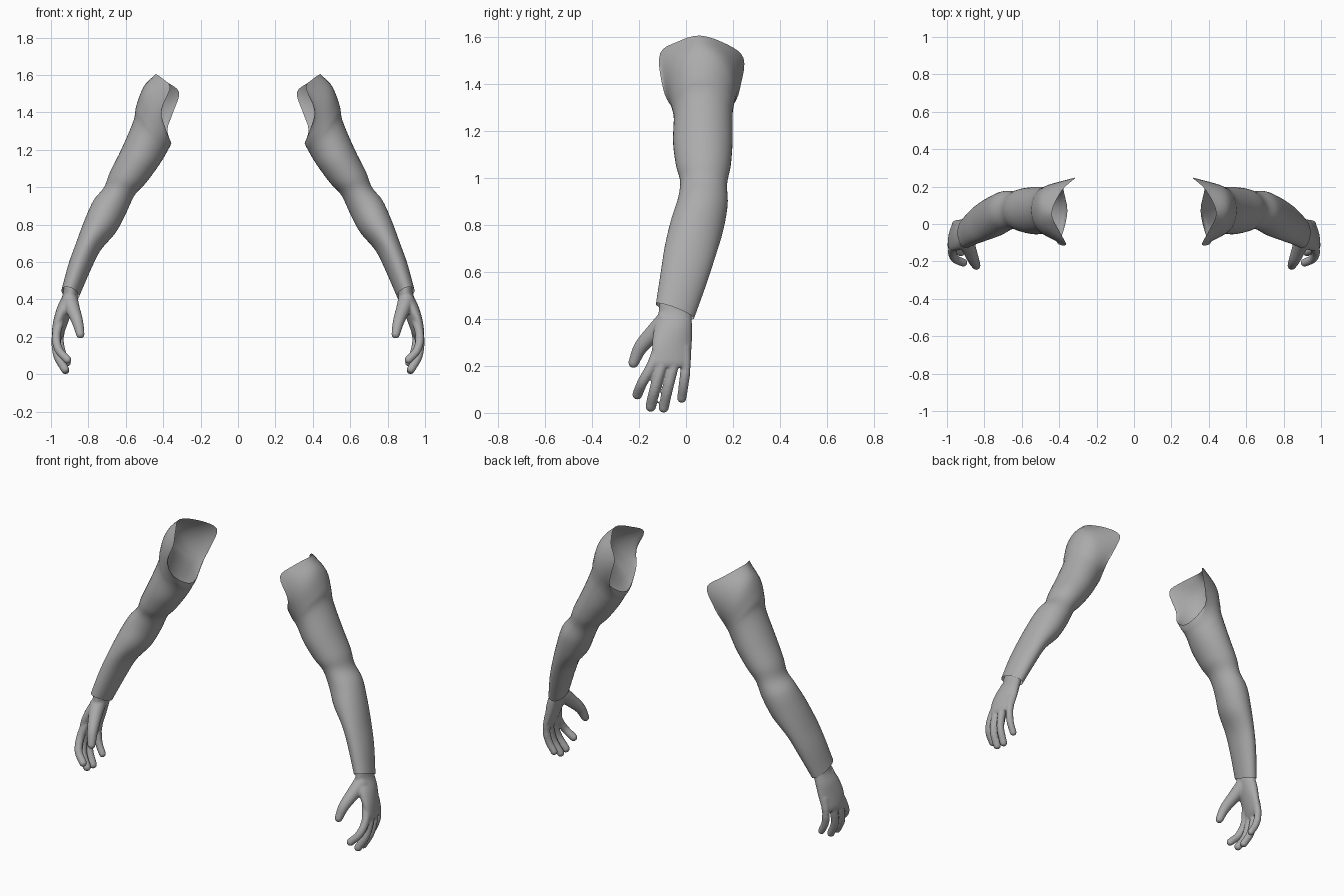
import bpy, bmesh
from math import sin, cos, tau
from mathutils import Vector as V

if "Cube" in bpy.data.objects:
    bpy.data.objects.remove(bpy.data.objects["Cube"])

N = 40
grey = bpy.data.materials.new("grey")
grey.diffuse_color = (.41, .41, .41, 1)
grey.use_nodes = True
grey.node_tree.nodes["Principled BSDF"].inputs["Base Color"].default_value = grey.diffuse_color


def spline(pts, steps, closed=False):
    """Catmull-Rom interpolation through a list of vectors."""
    n, out = len(pts), []
    for i in range(n if closed else n - 1):
        if closed:
            a, b, c, d = (pts[(i + k) % n] for k in (-1, 0, 1, 2))
        else:
            b, c = pts[i], pts[i + 1]
            a = pts[i - 1] if i else b * 2 - c
            d = pts[i + 2] if i + 2 < n else c * 2 - b
        for s in range(steps):
            t = s / steps
            out.append(0.5 * (2 * b + (c - a) * t + (2 * a - 5 * b + 4 * c - d) * t * t
                              + (3 * b - a - 3 * c + d) * t ** 3))
    return out if closed else out + [pts[-1].copy()]


def loft(bm, rings, cap=False):
    """Skin a series of closed rings of points."""
    vs = [[bm.verts.new(p) for p in r] for r in rings]
    n = len(vs[0])
    faces = [bm.faces.new((a[i], a[(i + 1) % n], b[(i + 1) % n], b[i]))
             for a, b in zip(vs, vs[1:]) for i in range(n)]
    if cap:
        faces += [bm.faces.new(vs[0]), bm.faces.new(vs[-1])]
    bmesh.ops.recalc_face_normals(bm, faces=faces)


def smooth_rings(rings, steps):
    """Interpolate extra rings along the length."""
    return list(zip(*[spline(list(col), steps) for col in zip(*rings)]))


def finish(bm, name):
    me = bpy.data.meshes.new(name)
    for f in bm.faces:
        f.smooth = True
    bm.to_mesh(me)
    bm.free()
    me.materials.append(grey)
    ob = bpy.data.objects.new(name, me)
    bpy.context.collection.objects.link(ob)
    return ob


def mirror(ob):
    ob.modifiers.new("mirror", 'MIRROR').use_mirror_merge = False


# sleeve: armhole edge, top -> back -> underarm -> front
armhole = [V(p) for p in (
    (.440, .06, 1.605), (.385, .18, 1.565), (.315, .245, 1.508), (.347, .234, 1.40), (.378, .197, 1.308),
    (.356, .07, 1.235), (.385, -.062, 1.308), (.410, -.104, 1.41), (.363, -.11, 1.53), (.398, -.04, 1.577))]
rings = [spline(armhole, N // 10, closed=True)]
# outer x, z / inner x, z / front y, back y / slope of section
sections = [
    (.503, 1.54, .367, 1.212, -.078, .215, 0),
    (.544, 1.435, .382, 1.185, -.060, .202, 0),
    (.559, 1.355, .402, 1.15, -.052, .198, 0),
    (.625, 1.20, .435, 1.10, -.055, .198, 0),
    (.685, 1.08, .495, 1.02, -.042, .190, 0),
    (.716, 1.00, .553, .957, -.025, .175, .05),
    (.772, .93, .598, .862, -.035, .177, .12),
    (.82, .825, .652, .762, -.065, .157, .2),
    (.866, .70, .735, .665, -.09, .122, .25),
    (.906, .588, .79, .555, -.107, .085, .3),
    (.944, .448, .850, .417, -.128, .034, .38)]
for ox, oz, ix, iz, f, b, k in sections:
    c = V(((ox + ix) / 2, (f + b) / 2, (oz + iz) / 2))
    u = V(((ox - ix) / 2, 0, (oz - iz) / 2))
    w = V((0, 1, -k)) * (b - f) / 2
    rings.append([c + u * cos(tau * i / N) + w * sin(tau * i / N) for i in range(N)])
bm = bmesh.new()
loft(bm, smooth_rings(rings, 5))
mirror(finish(bm, "sleeves"))

# palm: centre, half thickness, half width, sideways shear
bm = bmesh.new()
palm = [(.893, -.046, .47, .038, .068, 0), (.898, -.047, .42, .041, .071, 0),
        (.922, -.055, .36, .044, .081, .1), (.945, -.06, .29, .038, .085, .2),
        (.963, -.06, .22, .029, .081, .2), (.967, -.058, .195, .02, .072, .2)]
loft(bm, smooth_rings([[V((x + a * cos(tau * i / 24) - s * b * sin(tau * i / 24),
                           y + b * sin(tau * i / 24), z)) for i in range(24)]
                       for x, y, z, a, b, s in palm], 4), cap=True)


# fingers and thumb: tapered tube with a round tip
def finger(path, r0, r1):
    pts = spline([V(p) for p in path], 5)
    out = []
    for i, p in enumerate(pts):
        d = pts[min(i + 1, len(pts) - 1)] - pts[max(i - 1, 0)]
        q = d.to_track_quat('Z', 'Y')
        r = r0 + (r1 - r0) * i / (len(pts) - 1)
        out.append([p + q @ V((r * cos(tau * j / 16), r * sin(tau * j / 16), 0)) for j in range(16)])
    loft(bm, out, cap=True)
    tip = bmesh.ops.create_uvsphere(bm, u_segments=16, v_segments=10, radius=r1)
    bmesh.ops.translate(bm, verts=tip['verts'], vec=pts[-1])


finger([(.955, -.115, .28), (.972, -.146, .20), (.958, -.185, .13), (.912, -.207, .078)], .024, .022)
finger([(.957, -.078, .28), (.974, -.106, .19), (.965, -.133, .10), (.925, -.15, .027)], .024, .023)
finger([(.95, -.04, .28), (.967, -.056, .19), (.96, -.078, .10), (.922, -.095, .022)], .024, .022)
finger([(.94, -.005, .28), (.953, -.002, .19), (.942, -.01, .12), (.912, -.018, .062)], .024, .020)
finger([(.902, -.075, .40), (.882, -.132, .345), (.858, -.192, .28), (.843, -.223, .214)], .046, .023)

# fuse the hand into one smooth skin
hand = finish(bm, "hands")
rm = hand.modifiers.new("fuse", 'REMESH')
rm.mode = 'VOXEL'
rm.voxel_size = .005
rm.use_smooth_shade = True
sm = hand.modifiers.new("soften", 'SMOOTH')
sm.factor = .5
sm.iterations = 10
mirror(hand)
